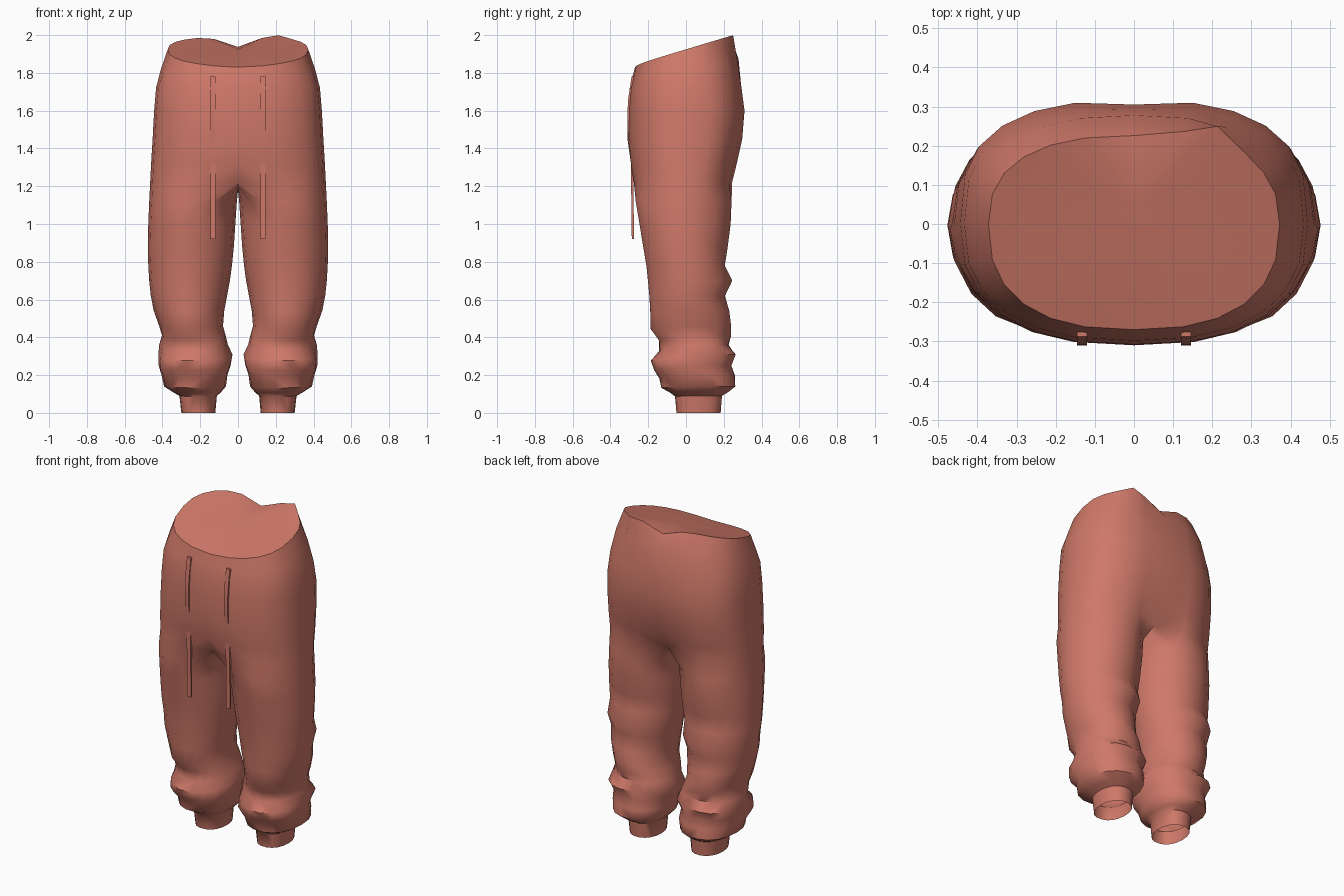
import bpy, bmesh
from math import sin, cos, radians, exp, pi

if "Cube" in bpy.data.objects:
    bpy.data.objects.remove(bpy.data.objects["Cube"], do_unlink=True)

# One cloth colour
cloth = bpy.data.materials.new("salmon cloth")
cloth.use_nodes = True
colour = (0.62, 0.19, 0.14, 1)
cloth.diffuse_color = colour
cloth.node_tree.nodes["Principled BSDF"].inputs["Base Color"].default_value = colour

# Hips: height, half width, front y, back y, back crease, front crease, back roundness
HIPS = [(1.72, .434, -.298, .302, .03, 0, .72), (1.6, .444, -.308, .318, .04, 0, .68),
        (1.45, .452, -.31, .306, .07, 0, .7), (1.32, .46, -.3, .278, .16, .03, .74),
        (1.22, .465, -.286, .255, .3, .15, .8)]
# Leg: height, inner x, outer x, front y, back y
LEG = [(1.12, .006, .47, -.27, .245), (1.0, .014, .475, -.25, .24),
       (.88, .022, .477, -.23, .224), (.78, .032, .475, -.213, .21),
       (.7, .043, .47, -.205, .245), (.62, .058, .462, -.197, .212),
       (.54, .072, .445, -.192, .23), (.46, .082, .42, -.188, .242),
       (.41, .065, .402, -.15, .238), (.36, .048, .412, -.14, .228),
       (.31, .034, .426, -.182, .268), (.25, .04, .42, -.175, .238),
       (.2, .053, .402, -.142, .26), (.14, .065, .392, -.132, .264),
       (.11, .09, .345, -.085, .225), (.09, .112, .31, -.06, .192),
       (0, .12, .3, -.052, .185)]
HALF, INNER = 12, 5      # steps around the outside, points across the crotch


def power(v, p=.8):
    return abs(v) ** p * (1 if v > 0 else -1)


def half_ring(w, front, back, back_power=.8):
    pts = []
    for j in range(HALF + 1):
        a = -pi / 2 + pi * j / HALF
        x = 0 if j in (0, HALF) else w * power(cos(a))
        if j * 2 < HALF:
            y = -front * power(sin(a))
        else:
            y = back * max(0, sin(a)) ** back_power
        pts.append((x, y))
    return pts


def hip_rings(side):
    # Waist edge: tilted, with a dip at the back and a raised corner on the left
    waist = []
    for x, y in half_ring(.372, -.27, .226):
        if y > .08 and side > 0:
            y += .05 * exp(-((x - .2) / .07) ** 2)
        z = 1.925 + .3 * y
        if y > 0:
            z -= .055 * exp(-(x / .1) ** 2)
        else:
            z -= .014 * exp(-(x / .2) ** 2)
        waist.append((x * side, y, z))
    rings = [waist]
    rings.append([(x * side, y, 1.82 + .2 * y) for x, y in half_ring(.408, -.288, .278)])
    for z, w, f, b, back_crease, front_crease, roundness in HIPS:
        ring = []
        for x, y in half_ring(w, f, b, roundness):
            crease = back_crease if y > 0 else front_crease
            ring.append((x * side, y * (1 - crease * exp(-(x / .09) ** 2)), z))
        rings.append(ring)
    return rings


def leg_ring(side, row, count):
    z, inner, outer, front, back = row
    cx, rx = (inner + outer) / 2, (outer - inner) / 2
    cy, ry = (front + back) / 2, (back - front) / 2
    # Gathers around the shin, sagging lower at the front, and softer slanted folds above
    gather = exp(-((z - .33) / .15) ** 2)
    slack = exp(-((z - .6) / .18) ** 2)
    p = 1 if z > .42 else .9
    ring = []
    for j in range(count):
        a = radians(-120) + 2 * pi * j / count
        fold = 1 + .035 * gather * sin(3 * a + 38 * z)
        fold += .02 * slack * max(0, sin(a)) * sin(2 * a + 34 * z)
        sag = .035 * gather * max(0, -sin(a))
        ring.append((side * (cx + rx * fold * power(cos(a), p)),
                     cy + ry * fold * power(sin(a), p), z - sag))
    return ring


bm = bmesh.new()


def add(points):
    return [bm.verts.new(p) for p in points]


def bridge(upper, lower, closed):
    n = len(upper)
    for j in range(n if closed else n - 1):
        k = (j + 1) % n
        bm.faces.new((upper[j], upper[k], lower[k], lower[j]))


for side in (1, -1):
    # Hips
    rings = [add(r) for r in hip_rings(side)]
    for up, low in zip(rings, rings[1:]):
        bridge(up, low, False)
    # Fabric closing the waist
    middle = bm.verts.new((0, .03, 1.925))
    for a, b in zip(rings[0], rings[0][1:]):
        bm.faces.new((a, b, middle))
    # Crotch strip from back to front
    start, end = rings[-1][-1].co, rings[-1][0].co
    strip = []
    for i in range(1, INNER + 1):
        t = i / (INNER + 1)
        p = start.lerp(end, t)
        strip.append((0, p.y, p.z - .045 * sin(pi * t)))
    upper = rings[-1] + add(strip)
    # Leg and open cuff
    for row in LEG:
        lower = add(leg_ring(side, row, len(upper)))
        bridge(upper, lower, True)
        upper = lower

bmesh.ops.remove_doubles(bm, verts=bm.verts[:], dist=.0005)
bmesh.ops.recalc_face_normals(bm, faces=bm.faces[:])


def finish(name, mesh_data, angle):
    mesh = bpy.data.meshes.new(name)
    mesh_data.to_mesh(mesh)
    mesh_data.free()
    mesh.materials.append(cloth)
    obj = bpy.data.objects.new(name, mesh)
    bpy.context.collection.objects.link(obj)
    bpy.ops.object.select_all(action="DESELECT")
    obj.select_set(True)
    bpy.context.view_layer.objects.active = obj
    bpy.ops.object.shade_smooth_by_angle(angle=radians(angle))


finish("trousers", bm, 48)

# Drawstrings: flat cords following the front, hanging free at the bottom
CORD = [(1.78, -.282), (1.65, -.302), (1.5, -.304), (1.38, -.287), (1.25, -.285), (.92, -.281)]
for side, label in ((1, "left"), (-1, "right")):
    bm = bmesh.new()
    previous = None
    for z, y in CORD:
        ring = add([(side * x, y + d, z) for x, d in
                    ((.12, -.006), (.146, -.006), (.146, .006), (.12, .006))])
        if previous:
            bridge(previous, ring, True)
        else:
            bm.faces.new(ring)
        previous = ring
    bm.faces.new(previous)
    bmesh.ops.recalc_face_normals(bm, faces=bm.faces[:])
    finish(label + "_drawstring", bm, 30)
